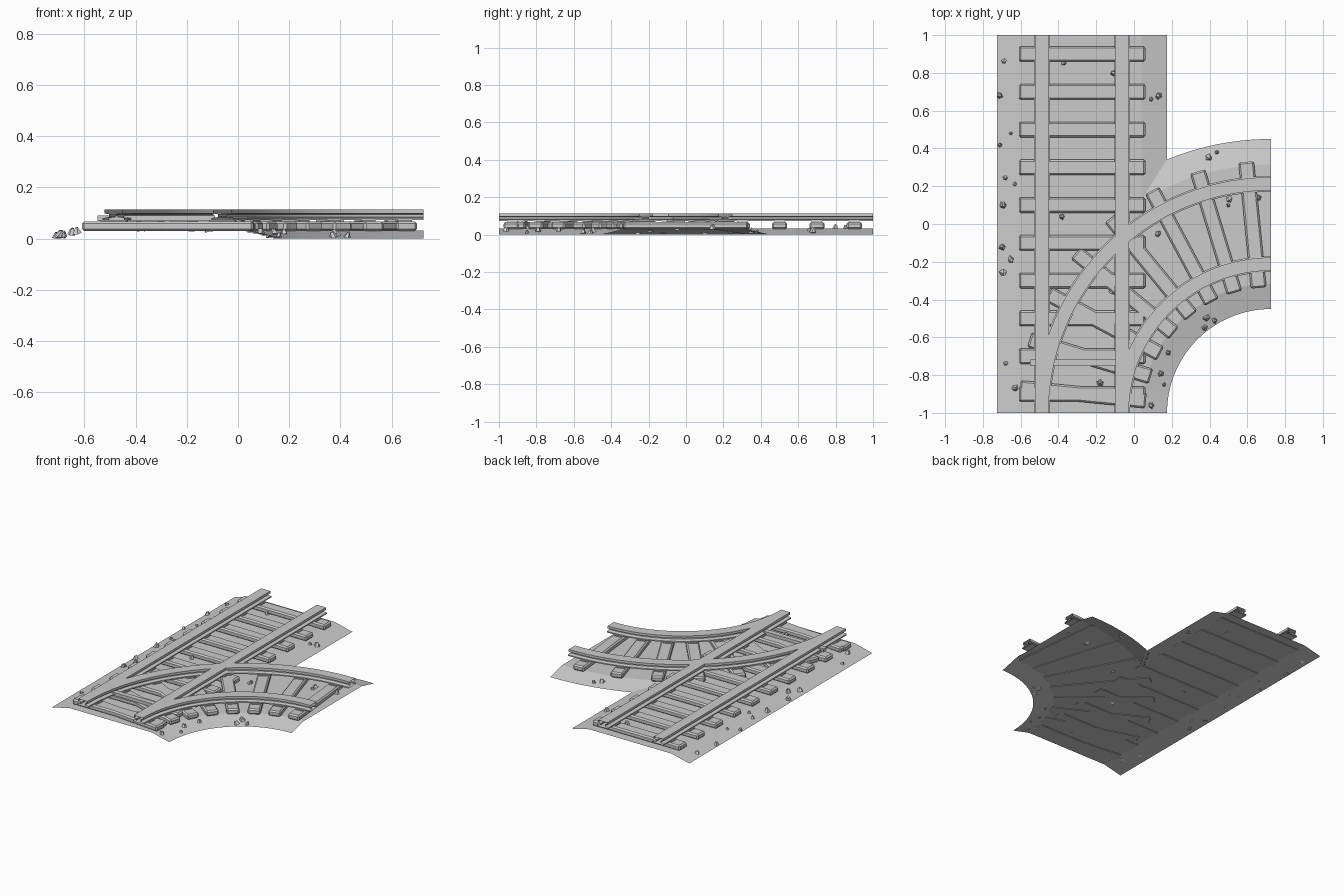
import bpy, bmesh, math, random
from mathutils import Matrix, Vector

random.seed(4)
if "Cube" in bpy.data.objects:
    bpy.data.objects.remove(bpy.data.objects["Cube"])

grey = bpy.data.materials.new("plain_grey")
grey.use_nodes = True
COLOUR = (0.6, 0.6, 0.6, 1)
grey.diffuse_color = COLOUR
grey.node_tree.nodes["Principled BSDF"].inputs["Base Color"].default_value = COLOUR

LINE_X = -0.275                      # straight centre line
CX, CY, RADIUS = 0.725, -1.0, 1.0    # curved centre line
GAUGE = 0.2125                       # half distance between rails
FLAT, EDGE, BED = 0.315, 0.45, 0.032


def finish(bm, name, smooth=False):
    mesh = bpy.data.meshes.new(name)
    bm.to_mesh(mesh)
    bm.free()
    mesh.materials.append(grey)
    obj = bpy.data.objects.new(name, mesh)
    bpy.context.collection.objects.link(obj)
    if smooth:
        bpy.ops.object.select_all(action='DESELECT')
        obj.select_set(True)
        bpy.context.view_layer.objects.active = obj
        bpy.ops.object.shade_smooth_by_angle(angle=math.radians(25))
    return obj


# Track frames: t runs 0..1 along the track, offset runs across it
def straight(t, offset):
    return LINE_X + offset, -1 + 2 * t


def curved(t, offset):
    a = t * math.pi / 2
    r = RADIUS - offset
    return CX - r * math.cos(a), CY + r * math.sin(a)


def bank(offset):
    d = abs(offset)
    if d > EDGE + 1e-5:
        return -1
    return BED * min(1, (EDGE - d) / (EDGE - FLAT))


def straight_height(x, y):
    return bank(x - LINE_X)


def curved_height(x, y):
    return bank(RADIUS - math.hypot(x - CX, y - CY))


def sweep(profile, frame, steps, closed):
    """Carry a cross-section of (offset, z) points along a track, ends open."""
    bm = bmesh.new()
    rows = [[bm.verts.new((*frame(i / steps, o), z)) for o, z in profile]
            for i in range(steps + 1)]
    n = len(profile)
    for a, b in zip(rows, rows[1:]):
        for j in range(n if closed else n - 1):
            k = (j + 1) % n
            bm.faces.new((a[j], a[k], b[k], b[j]))
    bmesh.ops.recalc_face_normals(bm, faces=bm.faces)
    return bm


# Gravel bed: each sheet keeps only the part that lies above the other
def bed(name, frame, other, steps, bias):
    slope = [FLAT + (EDGE - FLAT) * i / 8 for i in range(9)]
    flat = [FLAT * i / 8 for i in range(-7, 8)]
    offsets = [-s for s in reversed(slope)] + flat + slope
    bm = sweep([(o, bank(o)) for o in offsets], frame, steps, False)
    hidden = [f for f in bm.faces
              if all(other(v.co.x, v.co.y) >= v.co.z + bias for v in f.verts)]
    bmesh.ops.delete(bm, geom=hidden, context='FACES')
    for f in bm.faces:
        if f.normal.z < 0:
            f.normal_flip()
    finish(bm, name)


bed("straight_bed", straight, curved_height, 160, 1e-5)
bed("curved_bed", curved, straight_height, 120, -1e-5)

# Rails
half_rail = [(0.042, 0.072), (0.042, 0.080), (0.016, 0.084),
             (0.016, 0.095), (0.035, 0.098), (0.035, 0.114)]
rail = half_rail + [(-o, z) for o, z in reversed(half_rail)]


def rail_section(centre):
    return [(centre + o, z) for o, z in rail]


for side, label in ((-1, "right"), (1, "left")):
    finish(sweep(rail_section(side * GAUGE), straight, 1, True),
           "straight_rail_" + label)

finish(sweep(rail_section(GAUGE), curved, 40, True), "curved_rail_inner", True)

# The outer curved rail is interrupted where it crosses the straight rail
outer = sweep(rail_section(-GAUGE), curved, 48, True)
crossing = LINE_X + GAUGE
for dx in (-0.034, 0.034):
    bmesh.ops.bisect_plane(outer, geom=outer.verts[:] + outer.edges[:] + outer.faces[:],
                           plane_co=(crossing + dx, 0, 0), plane_no=(1, 0, 0))
gap = [f for f in outer.faces if abs(f.calc_center_median().x - crossing) < 0.034]
bmesh.ops.delete(outer, geom=gap, context='FACES')
finish(outer, "curved_rail_outer", True)


# Sleepers and the plates that carry the rails
def add_box(bm, x, y, angle, size, low, high):
    m = (Matrix.Translation((x, y, (low + high) / 2)) @ Matrix.Rotation(angle, 4, 'Z')
         @ Matrix.Diagonal((size[0], size[1], high - low, 1)))
    bmesh.ops.create_cube(bm, size=1, matrix=m)


def sleepers(name, frame, count, turn):
    wood, plates = bmesh.new(), bmesh.new()
    for i in range(count):
        t = (i + 0.5) / count
        angle = -turn * t
        add_box(wood, *frame(t, 0), angle, (0.67, 0.082), 0.029, 0.067)
        for side in (-1, 1):
            add_box(plates, *frame(t, side * GAUGE), angle, (0.1, 0.056), 0.06, 0.0735)
    obj = finish(wood, name + "_sleepers")
    bevel = obj.modifiers.new("worn_edges", 'BEVEL')
    bevel.width = 0.009
    bevel.segments = 1
    finish(plates, name + "_rail_plates")


sleepers("straight", straight, 10, 0)
sleepers("curved", curved, 8, math.pi / 2)

# Switch rod
rod = bmesh.new()
add_box(rod, -0.32, -0.735, 0, (0.46, 0.035), 0.068, 0.09)
finish(rod, "switch_rod")

# Loose stones
spots = [(-.69, .86), (-.71, .68), (-.65, .48), (-.71, .42), (-.68, .24), (-.63, .21),
         (-.69, .10), (-.70, -.12), (-.65, -.19), (-.69, -.26), (-.68, -.74),
         (-.63, -.87), (-.37, .85), (-.11, .80), (.09, .66), (.13, .68), (-.38, .04),
         (.40, .35), (.44, .38), (.50, .10), (.50, .13), (.66, .14), (.13, -.05),
         (-.12, -.36), (-.18, -.84), (.38, -.50), (.43, -.51), (.37, -.55),
         (.18, -.68), (.14, -.79), (.16, -.85), (.09, -.96)]
stones = bmesh.new()
for x, y in spots:
    r = random.uniform(0.011, 0.021)
    ground = max(straight_height(x, y), curved_height(x, y))
    tilt = Matrix.Rotation(random.uniform(-0.5, 0.5), 4, 'X')
    m = (Matrix.Translation((x, y, ground + r * 0.5))
         @ Matrix.Rotation(random.uniform(0, 6), 4, 'Z') @ tilt)
    made = bmesh.ops.create_cone(stones, cap_ends=True, segments=5, radius1=r,
                                 radius2=r * 0.4, depth=r * 1.3, matrix=m)
    for v in made["verts"]:
        v.co += Vector([random.uniform(-0.2, 0.2) * r for _ in range(3)])
        v.co.z = max(v.co.z, 0)
finish(stones, "loose_stones")
